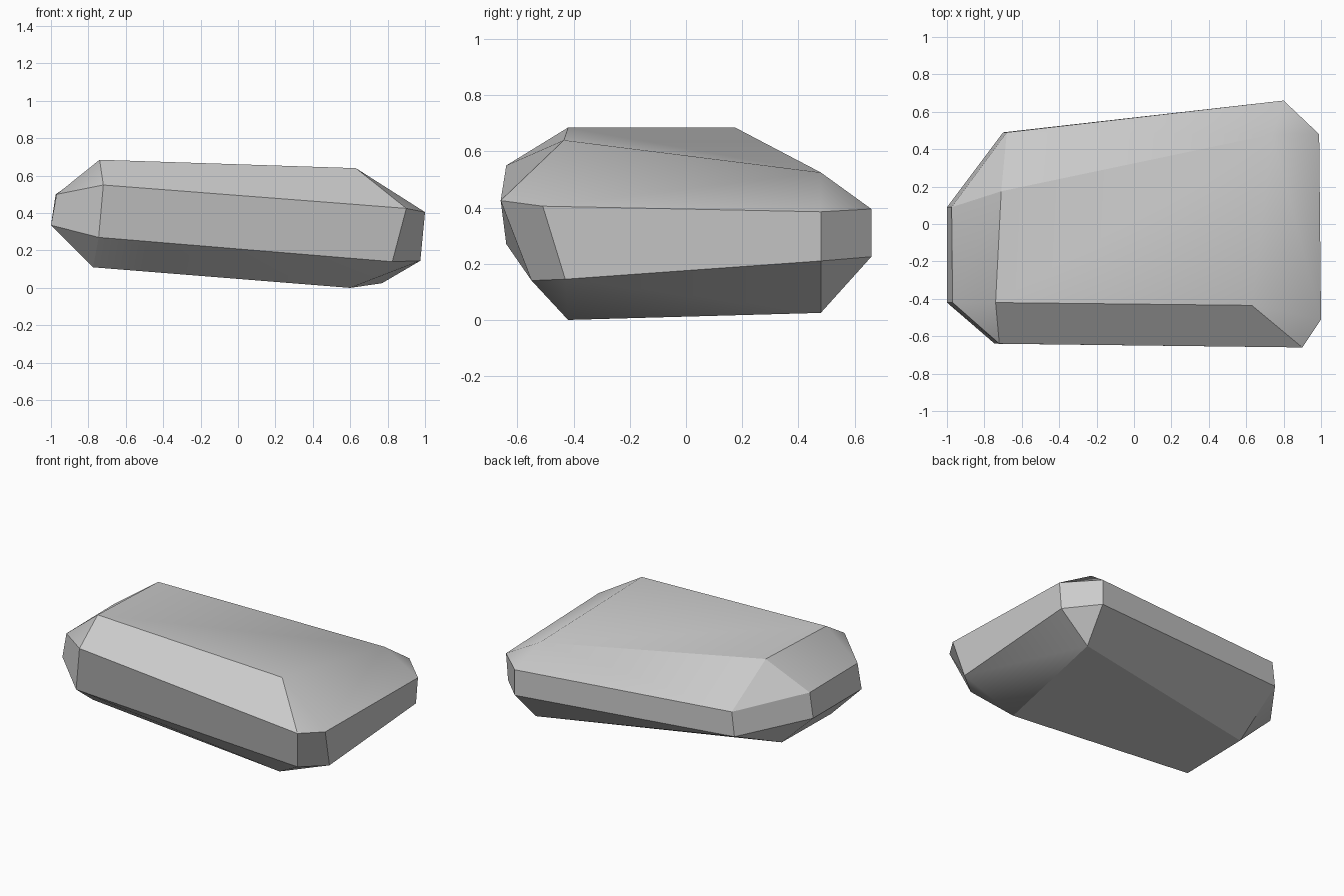
import bpy
import bmesh
import math
from itertools import product

old = bpy.data.objects.get("Cube")
if old:
    bpy.data.objects.remove(old, do_unlink=True)

# Stone colour
stone = bpy.data.materials.new("stone grey")
stone.use_nodes = True
colour = (0.6, 0.6, 0.6, 1)
stone.diffuse_color = colour
stone.node_tree.nodes["Principled BSDF"].inputs["Base Color"].default_value = colour

# Chamfered block: every corner has one point on its x, y and z face.
# Corners run in order of x, then y, then z, from low to high.
corner_points = [
    [(-1, -.42, .335), (-.745, -.64, .27), (-.775, -.42, .11)],
    [(-.97, -.42, .5), (-.72, -.64, .55), (-.74, -.42, .685)],
    [(-1, .09, .335), (-.7, .49, .285), (-.765, .085, .11)],
    [(-.975, .09, .5), (-.68, .49, .445), (-.71, .175, .685)],
    [(.975, -.43, .145), (.825, -.55, .14), (.6, -.42, 0)],
    [(1, -.51, .405), (.9, -.66, .425), (.63, -.435, .64)],
    [(.975, .48, .21), (.8, .66, .225), (.77, .48, .025)],
    [(.99, .48, .385), (.8, .66, .395), (.74, .48, .525)],
]

bm = bmesh.new()
signs = list(product((0, 1), repeat=3))
verts = {}
for corner, points in zip(signs, corner_points):
    for axis, point in enumerate(points):
        verts[corner, axis] = bm.verts.new(point)


def corner_at(axis, value, u, v):
    """Corner with the given side along axis, and u, v along the other two."""
    c = [u, v]
    c.insert(axis, value)
    return tuple(c)


ring = [(0, 0), (1, 0), (1, 1), (0, 1)]
for axis in range(3):
    b, d = [a for a in range(3) if a != axis]
    # Main sides
    for side in (0, 1):
        bm.faces.new([verts[corner_at(axis, side, u, v), axis] for u, v in ring])
    # Chamfers along this axis
    for u, v in ring:
        lo, hi = corner_at(axis, 0, u, v), corner_at(axis, 1, u, v)
        bm.faces.new([verts[lo, b], verts[hi, b], verts[hi, d], verts[lo, d]])
# Corner cuts
for corner in signs:
    bm.faces.new([verts[corner, axis] for axis in range(3)])

bmesh.ops.recalc_face_normals(bm, faces=bm.faces)
mesh = bpy.data.meshes.new("rock")
bm.to_mesh(mesh)
bm.free()
mesh.materials.append(stone)

rock = bpy.data.objects.new("rock", mesh)
bpy.context.scene.collection.objects.link(rock)

# Soften only the shallow creases
bpy.ops.object.select_all(action="DESELECT")
rock.select_set(True)
bpy.context.view_layer.objects.active = rock
bpy.ops.object.shade_smooth_by_angle(angle=math.radians(30))
